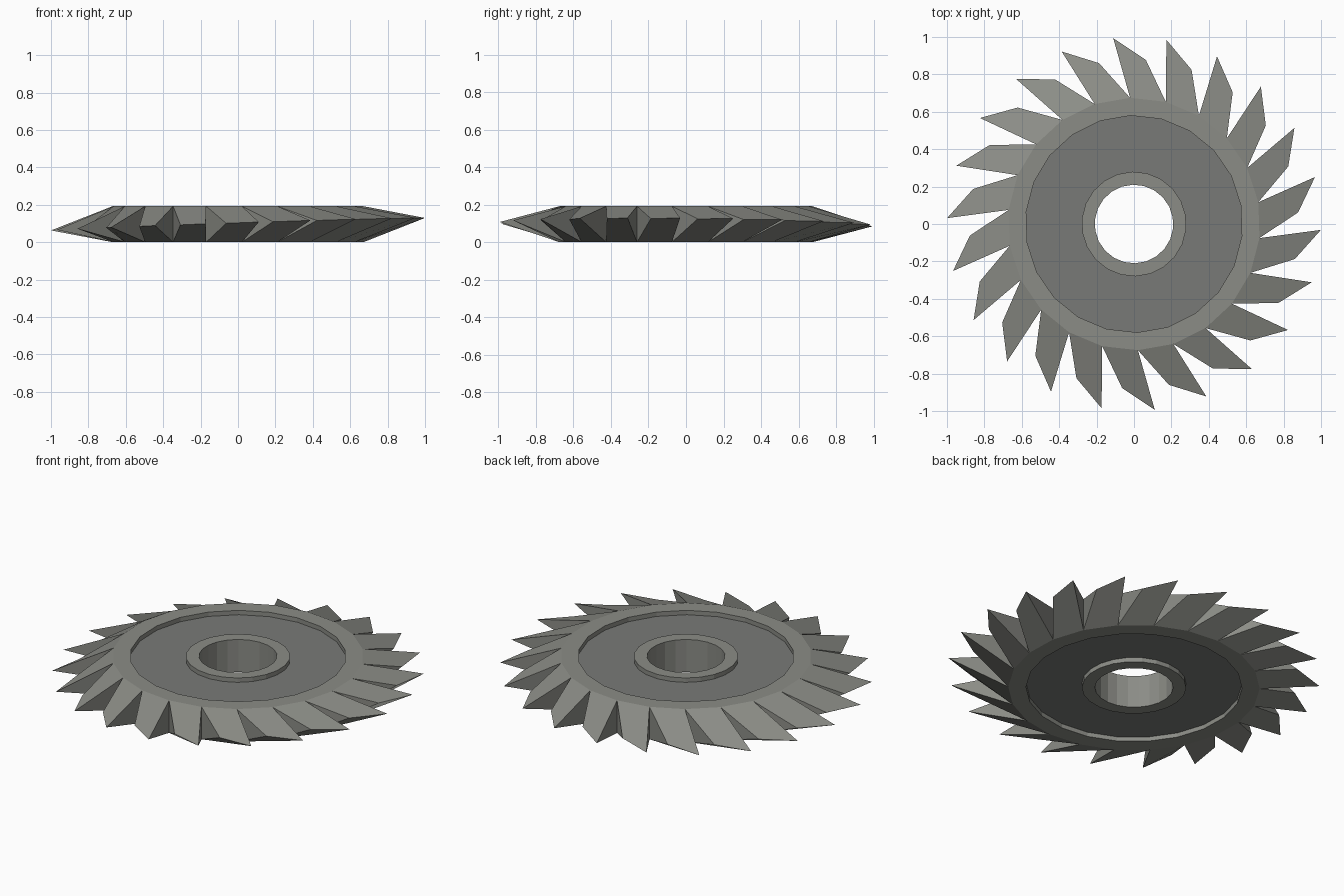
import bpy, bmesh
from math import cos, sin, radians

if "Cube" in bpy.data.objects:
    bpy.data.objects.remove(bpy.data.objects["Cube"])

N = 22                    # teeth and sides
STEP = 360 / N
H = 0.192                 # thickness
DEPTH = 0.026             # recess depth on both faces
TIP0 = -1.8               # angle of first tooth tip
ROOT_R, SHOULDER_R = 0.675, 0.88


def polar(r, deg):
    return r * cos(radians(deg)), r * sin(radians(deg))


def material(name, rgb):
    m = bpy.data.materials.new(name)
    m.diffuse_color = (*rgb, 1)
    m.use_nodes = True
    m.node_tree.nodes["Principled BSDF"].inputs["Base Color"].default_value = m.diffuse_color
    return m


bm = bmesh.new()


def ring(r, z):
    return [bm.verts.new((*polar(r, TIP0 - 4.6 + i * STEP), z)) for i in range(N)]


def ridge(r, offset):
    # tooth edge points lie on a slightly tilted mid plane
    out = []
    for i in range(N):
        x, y = polar(r, TIP0 + offset + i * STEP)
        out.append(bm.verts.new((x, y, H / 2 + 0.033 * x - 0.008 * y)))
    return out


# lathed body: rim, recess, hub, bore, and the same again underneath
half = [(ROOT_R, H), (0.58, H), (0.58, H - DEPTH), (0.28, H - DEPTH),
        (0.28, H), (0.21, H)]
profile = half + [(r, H - z) for r, z in reversed(half)]
rings = [ring(r, z) for r, z in profile]
RECESS_BANDS = (2, 8)     # recess floors, in darker steel
for k, (a, b) in enumerate(zip(rings, rings[1:])):
    for i in range(N):
        j = (i + 1) % N
        f = bm.faces.new((a[i], a[j], b[j], b[i]))
        f.material_index = int(k in RECESS_BANDS)

# wedge teeth swept between neighbouring gullet roots
top, bottom = rings[0], rings[-1]
tips = ridge(1.0, 0)
shoulders = ridge(SHOULDER_R, -10.5)
for i in range(N):
    p = i - 1
    bm.faces.new((top[i], top[p], shoulders[i], tips[i]))
    bm.faces.new((bottom[p], bottom[i], tips[i], shoulders[i]))
    bm.faces.new((top[i], tips[i], bottom[i]))
    bm.faces.new((top[p], bottom[p], shoulders[i]))

bmesh.ops.recalc_face_normals(bm, faces=bm.faces)
mesh = bpy.data.meshes.new("milling_cutter")
bm.to_mesh(mesh)
bm.free()
mesh.materials.append(material("steel", (0.26, 0.265, 0.24)))
mesh.materials.append(material("dark_steel", (0.19, 0.195, 0.185)))
bpy.context.collection.objects.link(bpy.data.objects.new("milling_cutter", mesh))
